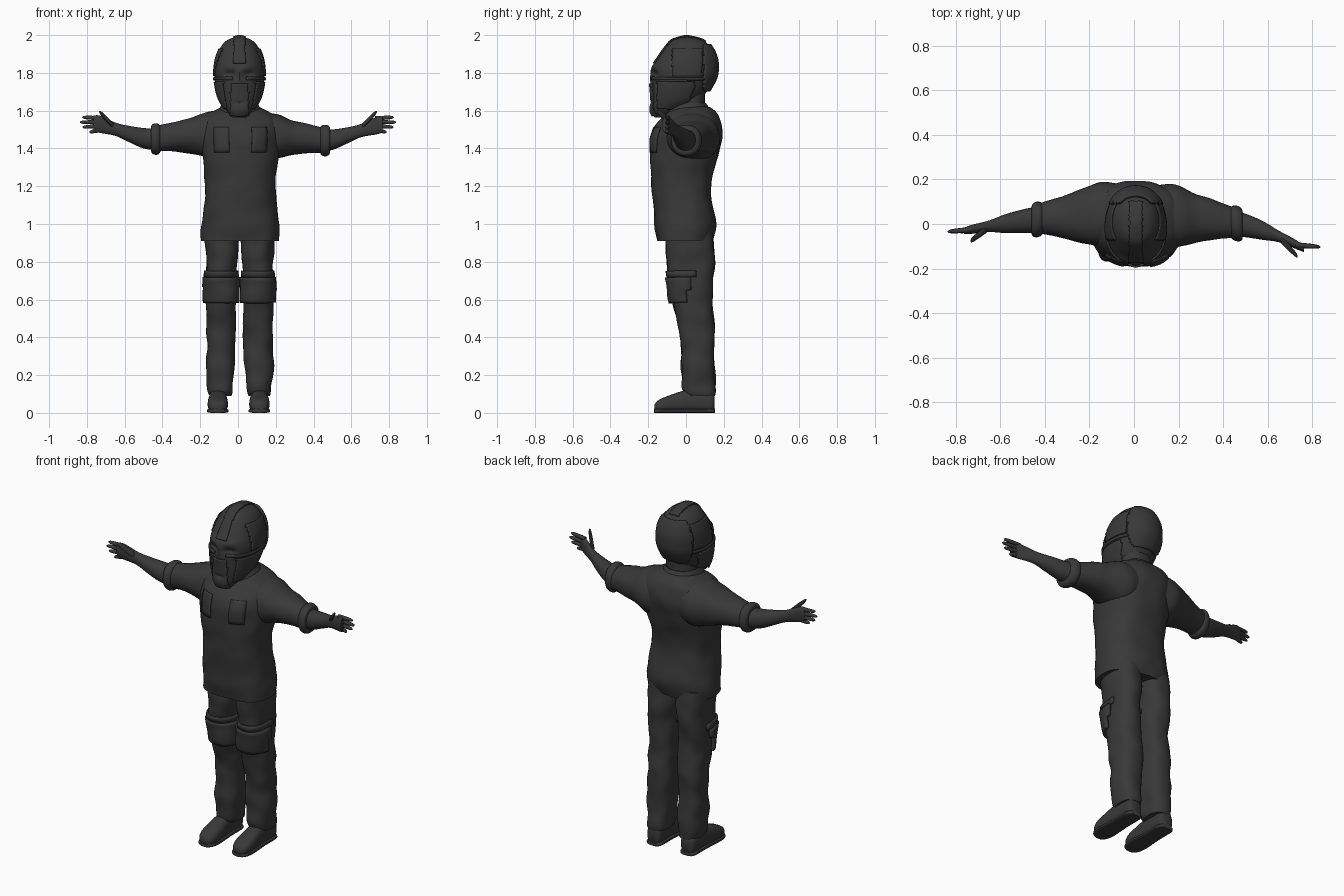
import bpy, bmesh, math
from mathutils import Vector, noise

if "Cube" in bpy.data.objects:
    bpy.data.objects.remove(bpy.data.objects["Cube"])

mat = bpy.data.materials.new("dark charcoal")
mat.diffuse_color = (0.04, 0.04, 0.04, 1)
mat.use_nodes = True
mat.node_tree.nodes["Principled BSDF"].inputs["Base Color"].default_value = mat.diffuse_color


def finish(me, name):
    ob = bpy.data.objects.new(name, me)
    bpy.context.collection.objects.link(ob)
    me.materials.append(mat)
    for o in bpy.context.selected_objects:
        o.select_set(False)
    ob.select_set(True)
    bpy.context.view_layer.objects.active = ob
    bpy.ops.object.shade_smooth_by_angle(angle=math.radians(40))
    return ob


def spline(rows, sub):
    """Catmull-Rom interpolation between cross-section rows."""
    out = []
    for i in range(len(rows) - 1):
        p = [rows[max(0, min(len(rows) - 1, i + k))] for k in (-1, 0, 1, 2)]
        for s in range(sub):
            t = s / sub
            out.append([0.5 * (2*b + (c-a)*t + (2*a-5*b+4*c-d)*t*t + (3*b-a-3*c+d)*t**3)
                        for a, b, c, d in zip(*p)])
    return out + [list(rows[-1])]


def loft(name, axis, rows, centre, n=28, sub=4, power=2.2, wrinkle=0.0, shape=None):
    """Rows are (position on axis, half width, low, high); centre(t) places the width."""
    order = {"x": (0, 1, 2), "y": (1, 0, 2), "z": (2, 0, 1)}[axis]
    bm = bmesh.new()
    rings = []
    for t, half, low, high in spline(rows, sub):
        ring = []
        for k in range(n):
            w = 2 * math.pi * k / n
            u, v = (math.copysign(abs(s) ** (2 / power), s) for s in (math.cos(w), math.sin(w)))
            co = Vector((0, 0, 0))
            co[order[0]] = t
            co[order[1]] = centre(t) + half * u
            co[order[2]] = (low + high) / 2 + (high - low) / 2 * v
            d = wrinkle * noise.noise(co * 10)
            co[order[1]] += d * u
            co[order[2]] += d * v
            ring.append(bm.verts.new(shape(co) if shape else co))
        rings.append(ring)
    for r, q in zip(rings, rings[1:]):
        for k in range(n):
            bm.faces.new((r[k], r[(k+1) % n], q[(k+1) % n], q[k]))
    bm.faces.new(rings[0])
    bm.faces.new(rings[-1])
    bmesh.ops.recalc_face_normals(bm, faces=bm.faces)
    me = bpy.data.meshes.new(name)
    bm.to_mesh(me)
    bm.free()
    return finish(me, name)


def shell(name, source, rule, thick):
    """Raised plate over the faces of a part whose centre meets a rule."""
    bm = bmesh.new()
    bm.from_mesh(source.data)
    bmesh.ops.delete(bm, geom=[f for f in bm.faces if not rule(*f.calc_center_median())],
                     context="FACES")
    me = bpy.data.meshes.new(name)
    bm.to_mesh(me)
    bm.free()
    me.materials.clear()
    mod = finish(me, name).modifiers.new("thickness", "SOLIDIFY")
    mod.thickness, mod.offset = thick, 1


# shirt body, collar and neck
shirt = loft("shirt", "z", [
    (0.91, 0.207, -0.155, 0.14), (1.0, 0.205, -0.165, 0.16), (1.2, 0.186, -0.182, 0.135),
    (1.4, 0.207, -0.19, 0.18), (1.5, 0.21, -0.172, 0.192), (1.57, 0.182, -0.12, 0.178),
    (1.61, 0.118, -0.07, 0.145), (1.625, 0.08, -0.05, 0.11)],
    lambda t: 0.013, n=56, sub=8, power=2.35, wrinkle=0.009)
loft("collar", "z", [(1.575, 0.115, -0.11, 0.13), (1.61, 0.109, -0.1, 0.125),
                     (1.64, 0.092, -0.08, 0.105)], lambda t: 0.01)
loft("neck", "z", [(1.55, 0.09, -0.07, 0.1), (1.75, 0.09, -0.08, 0.1)], lambda t: 0.01)

# chest pockets
for side in (-1, 1):
    shell("chest_pocket", shirt, lambda x, y, z: y < 0 and 1.38 < z < 1.51
          and 0.06 < side * (x - 0.015) < 0.14, 0.005)

sleeve = [(0.05, 0.13, 1.36, 1.602), (0.14, 0.144, 1.34, 1.597), (0.21, 0.127, 1.36, 1.582),
          (0.29, 0.102, 1.38, 1.55), (0.43, 0.067, 1.385, 1.518)]
forearm = [(0.42, 0.06, 1.39, 1.503), (0.5, 0.053, 1.4, 1.508), (0.58, 0.042, 1.435, 1.52),
           (0.65, 0.026, 1.467, 1.537), (0.73, 0.02, 1.482, 1.573), (0.765, 0.014, 1.492, 1.574)]
leg_rows = [(0.09, 0.058, 0.0, 0.148), (0.15, 0.07, -0.02, 0.152), (0.42, 0.077, -0.03, 0.15),
            (0.6, 0.08, -0.075, 0.138), (0.8, 0.084, -0.1, 0.15), (0.96, 0.092, -0.11, 0.14)]
shoe = [(-0.166, 0.02, 0.012, 0.045), (-0.15, 0.042, 0.003, 0.065), (-0.1, 0.054, 0.003, 0.088),
        (0.02, 0.047, 0.003, 0.125), (0.13, 0.045, 0.003, 0.115), (0.152, 0.025, 0.012, 0.09)]

for side, s in (("right", -1), ("left", 1)):
    # the two arms bend forward by different amounts
    def bend(x):
        return 0.045 - 0.13 * x * x if s < 0 else 0.035 - 0.33 * abs(x) ** 3

    def arm_part(name, rows, stretch=1.0, **kw):
        drop = 0 if s < 0 else 0.008
        k = stretch if s > 0 else 1
        loft(side + name, "x", [(s * t * k, h, a - drop, b - drop) for t, h, a, b in rows],
             bend, **kw)

    arm_part("_sleeve", sleeve, 1.07, wrinkle=0.008)
    # rolled cuff: a bulging ring
    arm_part("_cuff", [(0.435 + 0.025 * math.cos(a), 0.062 + 0.018 * math.sin(a),
                        1.388 - 0.022 * math.sin(a), 1.515 + 0.018 * math.sin(a))
                       for a in (math.pi * i / 6 for i in range(6, -1, -1))], 1.06)
    arm_part("_forearm_and_palm", forearm)

    def digit(name, a, b, r):
        """Tapered round-tipped finger running along the arm."""
        a, b = Vector(a), Vector(b)
        slope = (b.y - a.y) / (b.x - a.x)
        rows = []
        for t, k in ((0, 1), (0.4, 1), (0.8, 0.85), (0.95, 0.55), (1, 0.15)):
            p = a.lerp(b, t)
            rows.append((p.x, r * k, p.z - r * k, p.z + r * k))
        loft(side + name, "x", rows, lambda x: a.y + slope * (x - a.x), n=10, sub=2, power=2)

    # fingers fan out, the thumb points up and forward
    palm = bend(0.73)
    for i in range(4):
        reach = (0.825, 0.837, 0.823, 0.787)[i]
        digit("_finger", (s * 0.725, palm, 1.56 - 0.021 * i),
              (s * reach, palm - 0.01, 1.565 - 0.026 * i), 0.0115)
    digit("_thumb", (s * 0.66, bend(0.66) - 0.01, 1.52), (s * 0.735, palm - 0.052, 1.595), 0.016)

    # trouser leg with knee pad and strap
    leg = loft(side + "_trouser_leg", "z", leg_rows, lambda z: 0.008 + s * (0.103 - 0.01 * z),
               n=36, sub=12, power=2.4, wrinkle=0.012)
    shell(side + "_knee_pad", leg, lambda x, y, z: y < 0.015 and 0.58 < z < 0.72, 0.018)
    shell(side + "_knee_strap", leg, lambda x, y, z: y < 0.05 and 0.725 < z < 0.76, 0.01)

    # shoe, and a sole that follows its outline
    loft(side + "_shoe", "y", shoe, lambda t: 0.003 + s * 0.11, n=24, power=2.6)
    loft(side + "_sole", "y", [(t * 1.015, h + 0.003, 0, 0.022) for t, h, a, b in shoe],
         lambda t: 0.003 + s * 0.11, n=24, power=4)


def face_shape(co):
    """Presses in the eyes and mouth and brings out the nose and brow."""
    x, y, z = co.x - 0.008, co.y, co.z
    if y < 0:
        def bump(cx, cz, sx, sz):
            return math.exp(-((abs(x) - cx) / sx) ** 2 - ((z - cz) / sz) ** 2)
        co.y += 0.02 * bump(0.05, 1.795, 0.03, 0.018) - 0.009 * bump(0.05, 1.84, 0.04, 0.018)
        co.y += 0.01 * bump(0, 1.64, 0.02, 0.012) - 0.008 * bump(0, 1.77, 0.014, 0.05)
    return co


# head and helmet
head = loft("helmeted_head", "z", [
    (1.565, 0.038, -0.168, -0.12), (1.6, 0.068, -0.185, -0.03), (1.65, 0.102, -0.182, 0.065),
    (1.7, 0.12, -0.182, 0.11), (1.77, 0.132, -0.182, 0.15), (1.82, 0.132, -0.182, 0.16),
    (1.88, 0.122, -0.148, 0.155), (1.94, 0.097, -0.105, 0.125), (1.975, 0.062, -0.07, 0.085),
    (1.994, 0.008, -0.005, 0.01)], lambda t: 0.008, n=80, sub=8, power=2.15, shape=face_shape)
shell("crest", head, lambda x, y, z: abs(x - 0.008) < 0.028 and z > 1.85 and y < 0.1, 0.007)
shell("back_plate", head, lambda x, y, z: y > 0.09 and 1.71 < z < 1.945, 0.014)
shell("helmet_rim", head, lambda x, y, z: 1.762 < z < 1.778 and abs(x - 0.008) > 0.03, 0.008)
shell("mouth_guard", head, lambda x, y, z: y < -0.1 and abs(x - 0.008) < 0.045
      and 1.575 < z < 1.745, 0.009)
for side in (-1, 1):
    shell("temple_plate", head, lambda x, y, z: side * (x - 0.008) > 0.045 and -0.07 < y < 0.085
          and 1.785 < z < 1.93, 0.007)
    shell("cheek_plate", head, lambda x, y, z: side * (x - 0.008) > 0.055 and 1.61 < z < 1.757
          and -0.15 < y < 0.33 * (z - 1.6), 0.007)
